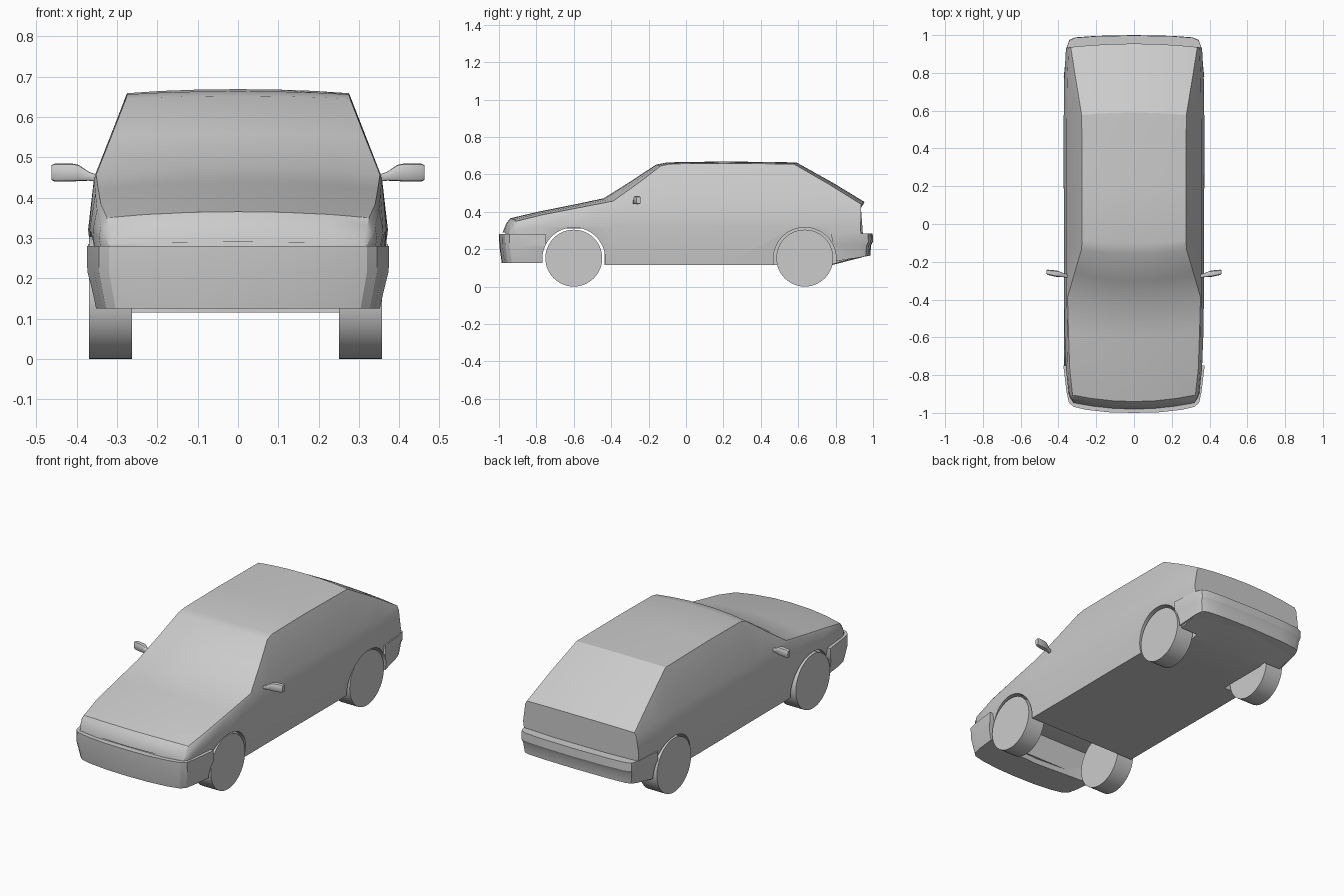
import bpy, bmesh, math
from mathutils import Matrix

if "Cube" in bpy.data.objects:
    bpy.data.objects.remove(bpy.data.objects["Cube"], do_unlink=True)

GREY = (0.6, 0.6, 0.6, 1)
paint = bpy.data.materials.new("plain grey")
paint.use_nodes = True
paint.diffuse_color = GREY
paint.node_tree.nodes["Principled BSDF"].inputs["Base Color"].default_value = GREY


def finish(name, bm):
    """Turn a bmesh into a named object."""
    bmesh.ops.recalc_face_normals(bm, faces=bm.faces)
    mesh = bpy.data.meshes.new(name)
    bm.to_mesh(mesh)
    bm.free()
    mesh.materials.append(paint)
    ob = bpy.data.objects.new(name, mesh)
    bpy.context.collection.objects.link(ob)
    return ob


def loft(name, rings):
    """Skin a row of closed rings and cap both ends."""
    bm = bmesh.new()
    rows = [[bm.verts.new(p) for p in ring] for ring in rings]
    n = len(rows[0])
    for a, b in zip(rows, rows[1:]):
        for i in range(n):
            j = (i + 1) % n
            bm.faces.new((a[i], a[j], b[j], b[i]))
    bm.faces.new(rows[0])
    bm.faces.new(rows[-1])
    return finish(name, bm)


def cylinder(name, x0, x1, y, z, radius, sides=48):
    bm = bmesh.new()
    place = Matrix.Translation(((x0 + x1) / 2, y, z)) @ Matrix.Rotation(math.pi / 2, 4, 'Y')
    bmesh.ops.create_cone(bm, cap_ends=True, segments=sides, radius1=radius,
                          radius2=radius, depth=abs(x1 - x0), matrix=place)
    return finish(name, bm)


def box(name, lo, hi):
    bm = bmesh.new()
    size = [b - a for a, b in zip(lo, hi)]
    mid = [(a + b) / 2 for a, b in zip(lo, hi)]
    bmesh.ops.create_cube(bm, size=1, matrix=Matrix.Translation(mid) @ Matrix.Diagonal((*size, 1)))
    return finish(name, bm)


def activate(ob):
    bpy.ops.object.select_all(action='DESELECT')
    ob.select_set(True)
    bpy.context.view_layer.objects.active = ob


def cut(ob, cutters):
    activate(ob)
    for c in cutters:
        mod = ob.modifiers.new("cut", 'BOOLEAN')
        mod.operation = 'DIFFERENCE'
        mod.solver = 'EXACT'
        mod.object = c
        bpy.ops.object.modifier_apply(modifier=mod.name)


def smooth(ob, angle=28):
    activate(ob)
    bpy.ops.object.shade_smooth_by_angle(angle=math.radians(angle))


def mirrored(half):
    """Close a half outline that starts and ends on x = 0."""
    return half + [(-x, *rest) for x, *rest in half[-2:0:-1]]


# Body stations: y, bend, side x, belt x, belt z, top edge x, top edge z, centre z
STATIONS = [
    (-0.98, 0.04, 0.32, 0.32, 0.28, 0.31, 0.285, 0.29),
    (-0.96, 0.04, 0.335, 0.332, 0.31, 0.32, 0.328, 0.34),
    (-0.94, 0.04, 0.345, 0.34, 0.33, 0.325, 0.35, 0.365),
    (-0.8, 0.03, 0.36, 0.35, 0.37, 0.34, 0.383, 0.398),
    (-0.6, 0.03, 0.368, 0.354, 0.41, 0.347, 0.422, 0.438),
    (-0.44, 0.05, 0.37, 0.357, 0.445, 0.352, 0.457, 0.472),
    (-0.3, 0.05, 0.37, 0.357, 0.45, 0.315, 0.55, 0.56),
    (-0.16, 0.04, 0.37, 0.357, 0.45, 0.278, 0.645, 0.652),
    (-0.1, 0.02, 0.37, 0.357, 0.45, 0.275, 0.656, 0.664),
    (0.2, 0, 0.372, 0.357, 0.45, 0.275, 0.659, 0.669),
    (0.59, -0.02, 0.372, 0.356, 0.45, 0.277, 0.655, 0.664),
    (0.78, -0.02, 0.37, 0.354, 0.44, 0.308, 0.547, 0.558),
    (0.955, -0.02, 0.36, 0.346, 0.42, 0.335, 0.44, 0.452),
]


def body_ring(y, bend, side, bx, bz, tx, tz, centre):
    low = 0.115 if -0.77 < y < 0.8 else 0.16
    half = [(0, low), (side - 0.025, low), (side, min(0.32, bz - 0.03)), (bx, bz), (tx, tz),
            (tx * 0.7, tz + (centre - tz) * 0.55), (tx * 0.35, tz + (centre - tz) * 0.9), (0, centre)]
    return [(x, y + bend * (x / 0.35) ** 2, z) for x, z in mirrored(half)]


body = loft("body_shell", [body_ring(*s) for s in STATIONS])


# Bumpers: plan outline carried through a few heights
def bumper(name, half, levels, rise=0):
    rings = []
    for i, (z, sx, sy) in enumerate(levels):
        rings.append([(x * sx, y * sy, z + (rise * (abs(y) - 0.78) if i == 0 else 0))
                      for x, y in mirrored(half)])
    return loft(name, rings)


FRONT = [(0, -1), (0.13, -0.997), (0.25, -0.984), (0.32, -0.968), (0.345, -0.945),
         (0.357, -0.89), (0.374, -0.75), (0.34, -0.75), (0.33, -0.8), (0, -0.82)]
REAR = [(0, 1), (0.2, 0.996), (0.31, 0.988), (0.342, 0.975), (0.355, 0.94),
        (0.372, 0.78), (0, 0.78)]
front_bumper = bumper("front_bumper", FRONT,
                      [(0.125, 0.95, 0.985), (0.215, 1, 0.998), (0.28, 1, 1)])
rear_bumper = bumper("rear_bumper", REAR,
                     [(0.13, 0.965, 0.985), (0.22, 0.99, 0.99), (0.24, 1, 1), (0.285, 1, 0.998)], 0.16)

# Wheel arches and the engine bay, open from below
AXLES = {"front": -0.6, "rear": 0.635}
cutters = [cylinder("arch_cutter", s * 0.235, s * 0.6, y, 0.148, 0.168)
           for y in AXLES.values() for s in (1, -1)]
bay = box("bay_cutter", (-0.33, -0.8, 0), (0.33, -0.435, 0.31))
cut(body, cutters + [bay])
cut(front_bumper, cutters)
cut(rear_bumper, cutters)
for c in cutters + [bay]:
    bpy.data.objects.remove(c, do_unlink=True)
for ob in (body, front_bumper, rear_bumper):
    smooth(ob)

# Wheels
for axle, y in AXLES.items():
    smooth(cylinder(axle + "_left_wheel", 0.25, 0.357, y, 0.152, 0.152))
    smooth(cylinder(axle + "_right_wheel", -0.263, -0.37, y, 0.152, 0.152))


# Door mirrors: rounded sections from stalk to tip
def mirror_ring(side, x, y, z, depth, height):
    ring = []
    for k in range(12):
        a = math.tau * k / 12
        c, s = math.cos(a), math.sin(a)
        ring.append((side * x, y + depth * math.copysign(abs(c) ** 0.5, c),
                     z + height * math.copysign(abs(s) ** 0.5, s)))
    return ring


MIRROR = [(0.345, -0.277, 0.447, 0.01, 0.008), (0.37, -0.272, 0.453, 0.01, 0.011),
          (0.395, -0.266, 0.461, 0.015, 0.02), (0.41, -0.263, 0.462, 0.017, 0.022),
          (0.455, -0.256, 0.462, 0.014, 0.022), (0.463, -0.254, 0.462, 0.011, 0.018)]
for label, side in (("left", 1), ("right", -1)):
    smooth(loft(label + "_door_mirror", [mirror_ring(side, *m) for m in MIRROR]), 40)
